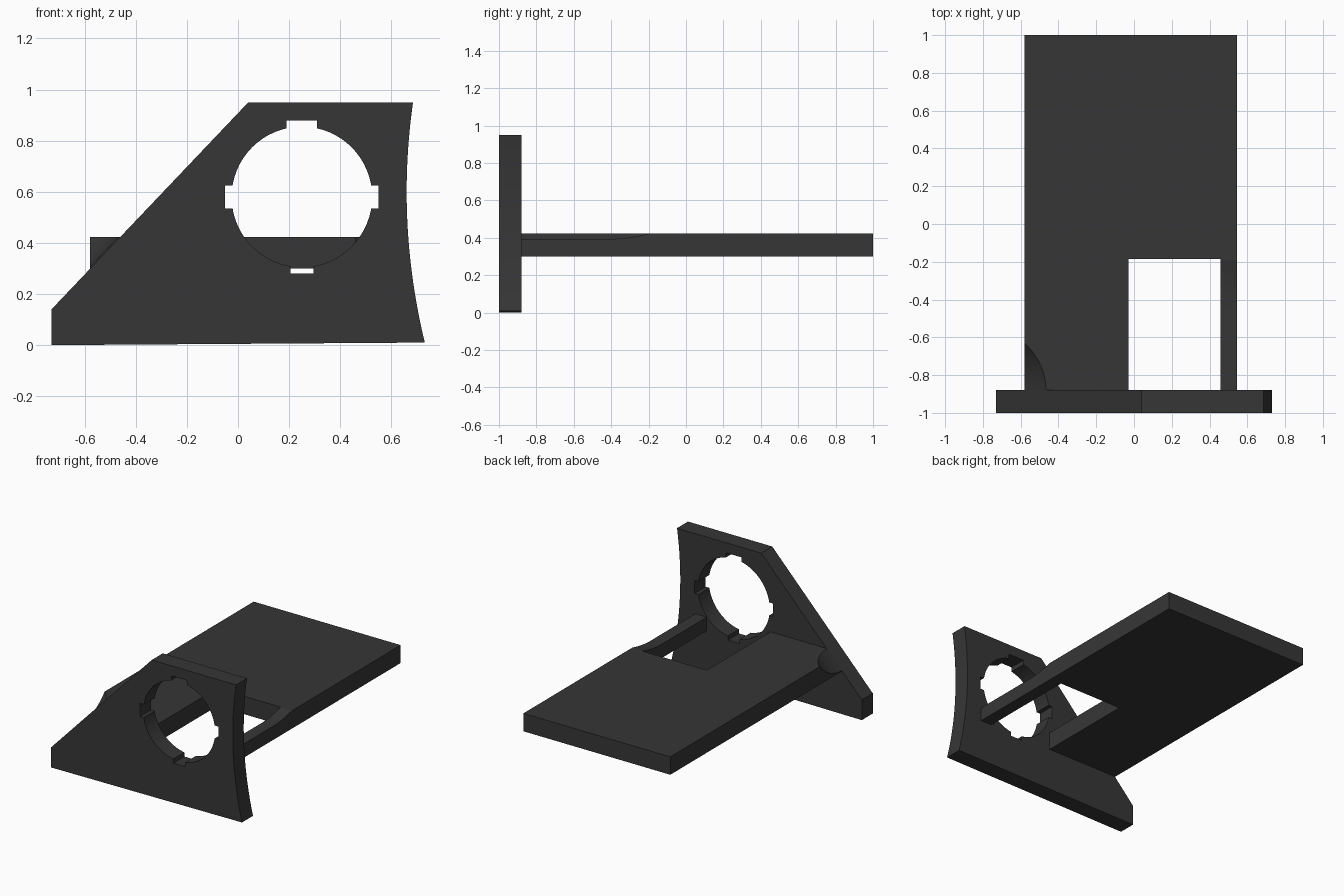
import bpy, bmesh, math
from mathutils import Vector

if "Cube" in bpy.data.objects:
    bpy.data.objects.remove(bpy.data.objects["Cube"])

dark = bpy.data.materials.new("dark grey plastic")
dark.diffuse_color = (0.037, 0.037, 0.037, 1)
dark.use_nodes = True
dark.node_tree.nodes["Principled BSDF"].inputs["Base Color"].default_value = dark.diffuse_color


def prism(name, pts, sweep):
    """Solid made by sweeping a flat 3D outline along a vector."""
    bm = bmesh.new()
    face = bm.faces.new([bm.verts.new(p) for p in pts])
    ext = bmesh.ops.extrude_face_region(bm, geom=[face])
    moved = [v for v in ext["geom"] if isinstance(v, bmesh.types.BMVert)]
    bmesh.ops.translate(bm, verts=moved, vec=Vector(sweep))
    bmesh.ops.recalc_face_normals(bm, faces=bm.faces)
    me = bpy.data.meshes.new(name)
    bm.to_mesh(me)
    bm.free()
    me.materials.append(dark)
    ob = bpy.data.objects.new(name, me)
    bpy.context.collection.objects.link(ob)
    return ob


def cut(target, cutter):
    """Subtract the cutter and remove it."""
    bpy.context.view_layer.objects.active = target
    mod = target.modifiers.new("cut", "BOOLEAN")
    mod.operation = "DIFFERENCE"
    mod.solver = "EXACT"
    mod.object = cutter
    bpy.ops.object.modifier_apply(modifier=mod.name)
    bpy.data.objects.remove(cutter)


def box(name, x0, x1, y0, y1, z0, z1):
    return prism(name, [(x0, y0, z0), (x1, y0, z0), (x1, y1, z0), (x0, y1, z0)],
                 (0, 0, z1 - z0))


# Front plate: sloped left edge, hollow curved right edge
outline = [(-0.73, 0.0), (-0.73, 0.14), (0.04, 0.95)]
for i in range(25):
    z = 0.95 - 0.94 * i / 24
    outline.append((0.66 + (z - 0.6) ** 2 / 4.9, z))
plate = prism("front_plate", [(x, -1, z) for x, z in outline], (0, 0.12, 0))

# Round opening with four key notches
cx, cz, r = 0.25, 0.58, 0.275
circle = [(cx + r * math.cos(a), -1.1, cz + r * math.sin(a))
          for a in (math.tau * i / 64 for i in range(64))]
cut(plate, prism("hole_cutter", circle, (0, 0.4, 0)))
cut(plate, box("side_notch_cutter", -0.05, 0.55, -1.1, -0.7, 0.535, 0.625))
cut(plate, box("top_notch_cutter", 0.19, 0.31, -1.1, -0.7, 0.6, 0.88))
cut(plate, box("bottom_notch_cutter", 0.205, 0.295, -1.1, -0.7, 0.28, 0.5))

# Long shelf behind the plate, with a window next to the right rail
shelf = box("shelf", -0.58, 0.545, -0.88, 1.0, 0.30, 0.424)
cut(shelf, box("window_cutter", -0.03, 0.458, -1.0, -0.185, 0.1, 0.6))

# Lowered top of the rail, easing up to the shelf
rail = [(-1.0, 0.395), (-0.38, 0.395), (-0.32, 0.399), (-0.26, 0.408),
        (-0.19, 0.424), (-0.19, 0.6), (-1.0, 0.6)]
cut(shelf, prism("rail_cutter", [(0.4, y, z) for y, z in rail], (0.3, 0, 0)))

# Scooped front left corner, following the slope of the plate
scoop = [(-0.99 + 0.33 * math.cos(a), -0.88 + 0.33 * math.sin(a), 0.22)
         for a in (math.tau * i / 64 for i in range(64))]
cut(shelf, prism("scoop_cutter", scoop, (0.38, 0, 0.4)))

# Smooth the curved walls, keep the corners sharp
for ob in (plate, shelf):
    bpy.ops.object.select_all(action="DESELECT")
    ob.select_set(True)
    bpy.context.view_layer.objects.active = ob
    bpy.ops.object.shade_smooth_by_angle(angle=math.radians(20))
